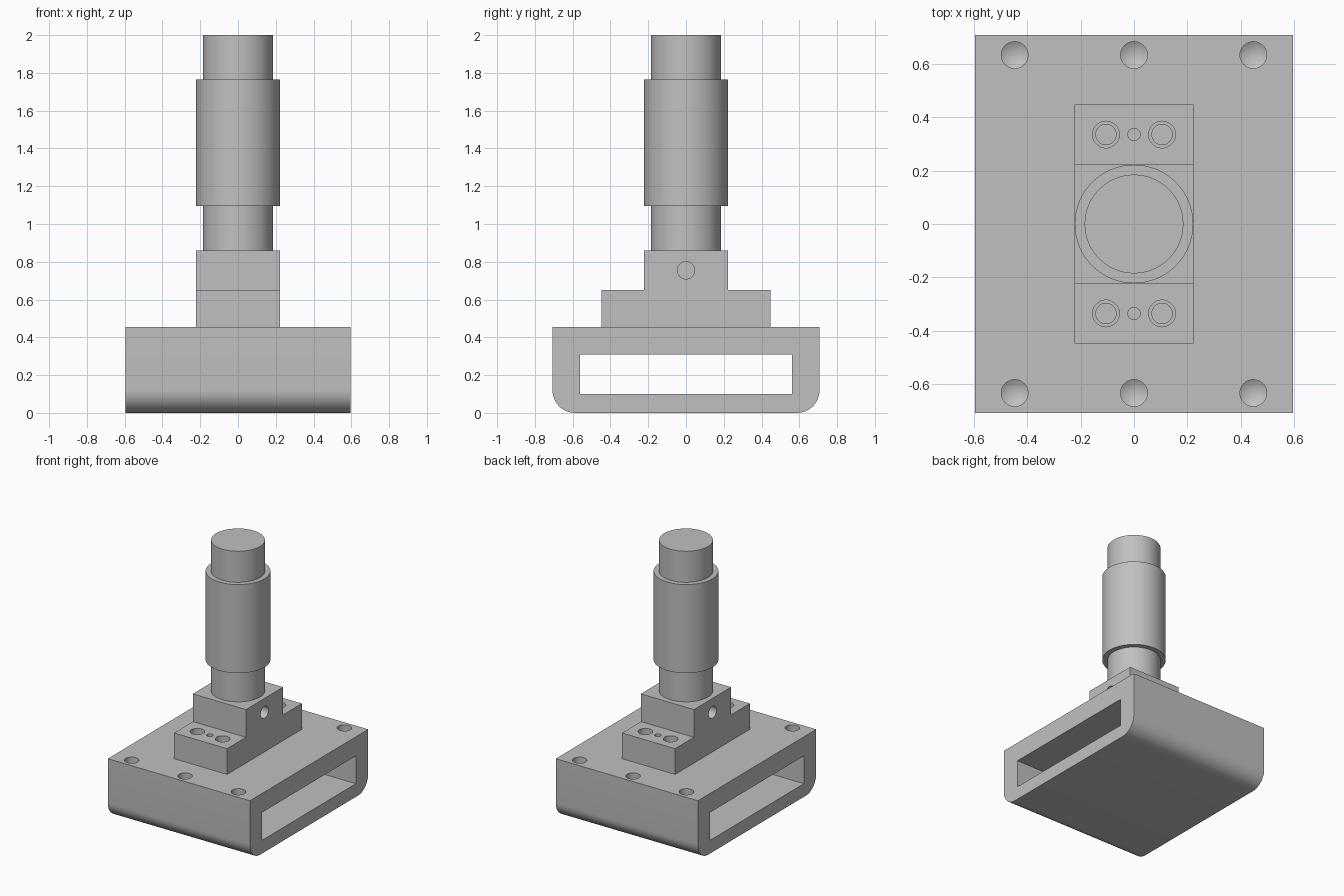
import bpy, bmesh, math
from mathutils import Matrix, Vector

if "Cube" in bpy.data.objects:
    bpy.data.objects.remove(bpy.data.objects["Cube"], do_unlink=True)

steel = bpy.data.materials.new("plain grey")
steel.use_nodes = True
grey = (0.53, 0.53, 0.53, 1)
steel.diffuse_color = grey
steel.node_tree.nodes["Principled BSDF"].inputs["Base Color"].default_value = grey


def make_object(name, bm):
    bmesh.ops.recalc_face_normals(bm, faces=bm.faces)
    mesh = bpy.data.meshes.new(name)
    bm.to_mesh(mesh)
    bm.free()
    mesh.materials.append(steel)
    obj = bpy.data.objects.new(name, mesh)
    bpy.context.collection.objects.link(obj)
    return obj


def extrude_x(bm, profile, half):
    """Solid from a (y, z) outline, extruded along x."""
    face = bm.faces.new([bm.verts.new((-half, y, z)) for y, z in profile])
    ext = bmesh.ops.extrude_face_region(bm, geom=[face])["geom"]
    verts = [v for v in ext if isinstance(v, bmesh.types.BMVert)]
    bmesh.ops.translate(bm, vec=(2 * half, 0, 0), verts=verts)


def lathe(bm, profile, matrix=Matrix(), steps=64):
    """Solid of revolution from (radius, z), closed on the axis."""
    verts = [bm.verts.new((r, 0, z)) for r, z in profile]
    edges = [bm.edges.new(pair) for pair in zip(verts, verts[1:])]
    old = set(bm.verts) - set(verts)
    bmesh.ops.spin(bm, geom=verts + edges, cent=(0, 0, 0), axis=(0, 0, 1),
                   angle=math.tau, steps=steps, use_merge=False)
    new = [v for v in bm.verts if v not in old]
    bmesh.ops.remove_doubles(bm, verts=new, dist=1e-5)
    new = [v for v in bm.verts if v not in old]
    bmesh.ops.transform(bm, matrix=matrix, verts=new)


def finish(obj, cutter_bm=None):
    """Cut the holes and set smooth shading with sharp edges."""
    bpy.ops.object.select_all(action="DESELECT")
    obj.select_set(True)
    bpy.context.view_layer.objects.active = obj
    if cutter_bm:
        cutter = make_object("hole_cutter", cutter_bm)
        cutter.hide_render = True
        mod = obj.modifiers.new("holes", "BOOLEAN")
        mod.operation, mod.solver, mod.object = "DIFFERENCE", "EXACT", cutter
        bpy.ops.object.modifier_apply(modifier=mod.name)
        bpy.data.objects.remove(cutter, do_unlink=True)
    bpy.ops.object.shade_smooth_by_angle()


# Base housing: rounded lower edges, slot through x, six drilled holes on top
HX, HY, TOP, R = 0.595, 0.707, 0.455, 0.12
outline = [(HY, TOP), (-HY, TOP)]
for centre, start in ((-HY + R, math.pi), (HY - R, 1.5 * math.pi)):
    for i in range(13):
        a = start + i * math.pi / 24
        outline.append((centre + R * math.cos(a), R + R * math.sin(a)))
bm = bmesh.new()
extrude_x(bm, outline, HX)
base = make_object("base_housing", bm)

cut = bmesh.new()
extrude_x(cut, [(-0.56, 0.1), (0.56, 0.1), (0.56, 0.31), (-0.56, 0.31)], 0.7)
drill = [(0, 0.05), (0.05, 0.05), (0.05, -0.12), (0, -0.15)]
for x in (-0.447, 0, 0.447):
    for y in (-0.633, 0.633):
        lathe(cut, drill, Matrix.Translation((x, y, TOP)), 40)
finish(base, cut)

# Stepped mounting block with counterbored screws, pin holes and side holes
STEP, CROWN, W, L = 0.65, 0.86, 0.222, 0.447
bm = bmesh.new()
extrude_x(bm, [(-L, TOP), (L, TOP), (L, STEP), (W, STEP), (W, CROWN),
               (-W, CROWN), (-W, STEP), (-L, STEP)], W)
block = make_object("mounting_block", bm)

cut = bmesh.new()
counterbore = [(0, 0.05), (0.05, 0.05), (0.05, -0.11), (0.038, -0.11),
               (0.038, -0.25), (0, -0.25)]
pin = [(0, 0.05), (0.023, 0.05), (0.023, -0.25), (0, -0.25)]
for y in (-0.335, 0.335):
    for x, shape in ((-0.105, counterbore), (0, pin), (0.105, counterbore)):
        lathe(cut, shape, Matrix.Translation((x, y, STEP)), 40)
side_hole = [(0, 0.05), (0.046, 0.05), (0.046, -0.12), (0, -0.12)]
for s in (-1, 1):
    turn = Matrix.Rotation(s * math.pi / 2, 4, "Y")
    lathe(cut, side_hole, Matrix.Translation((s * W, 0, 0.755)) @ turn, 40)
finish(block, cut)

# Upright shaft with a wider sleeve
bm = bmesh.new()
lathe(bm, [(0, CROWN), (0.185, CROWN), (0.185, 1.095), (0.222, 1.095),
           (0.222, 1.765), (0.185, 1.765), (0.185, 2), (0, 2)])
finish(make_object("shaft_with_sleeve", bm))
